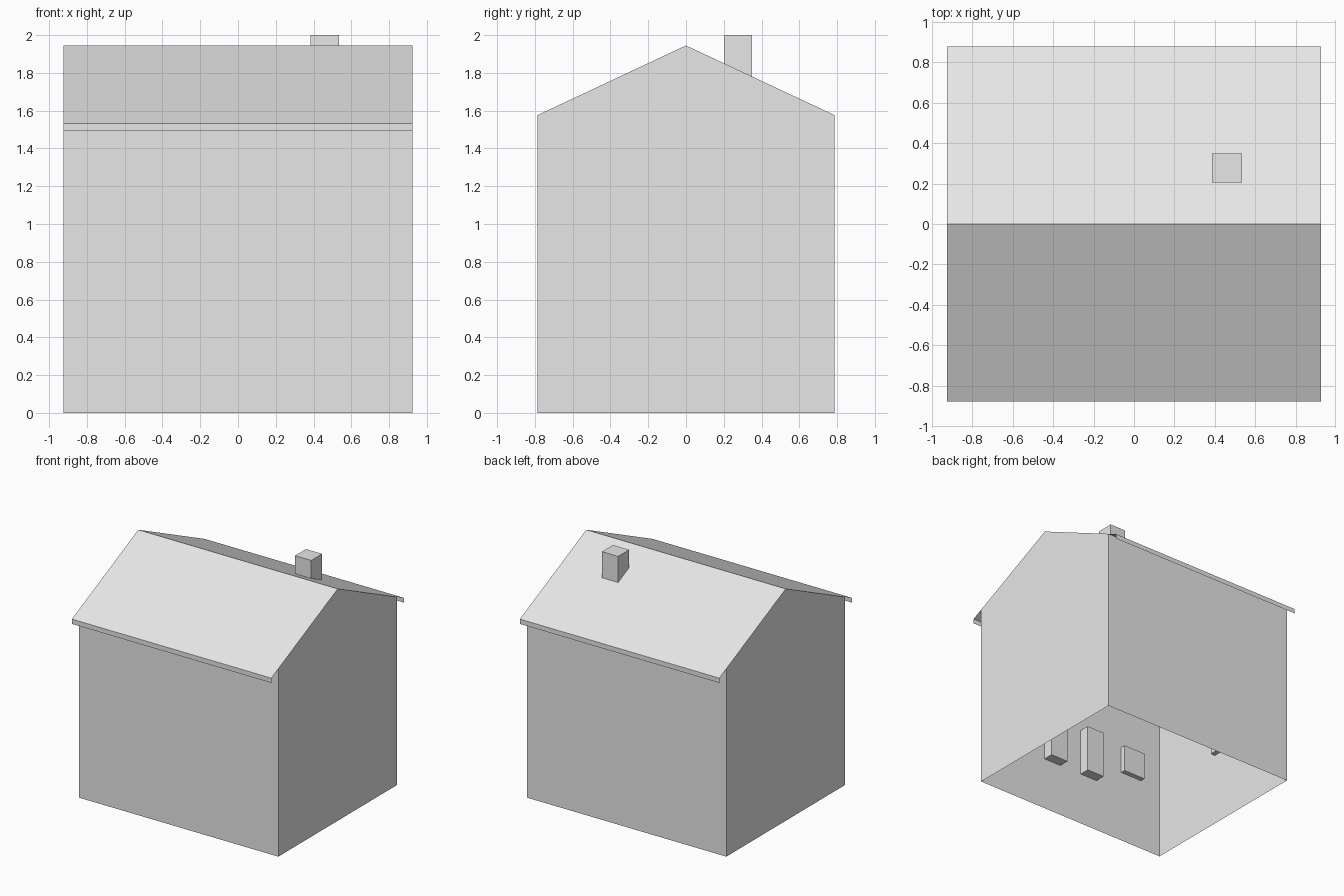
import bpy, bmesh
from mathutils import Vector

if "Cube" in bpy.data.objects:
    bpy.data.objects.remove(bpy.data.objects["Cube"])

W, D = 0.925, 0.787              # half width (x), half depth (y)
RIDGE, SLOPE = 1.945, 0.469      # ridge height, roof pitch
EAVE_Y, FASCIA = 0.88, 0.04      # eave reach, fascia height

grey = bpy.data.materials.new("plain_grey")
grey.diffuse_color = (0.8, 0.8, 0.8, 1)
grey.use_nodes = True
grey.node_tree.nodes["Principled BSDF"].inputs["Base Color"].default_value = grey.diffuse_color


def roof_z(y):
    return RIDGE - SLOPE * abs(y)


def finish(name, bm):
    mesh = bpy.data.meshes.new(name)
    bm.to_mesh(mesh)
    bm.free()
    mesh.materials.append(grey)
    obj = bpy.data.objects.new(name, mesh)
    bpy.context.collection.objects.link(obj)
    return obj


def box(name, lo, hi):
    lo, hi = Vector(lo), Vector(hi)
    bm = bmesh.new()
    bmesh.ops.create_cube(bm, size=1)
    for v in bm.verts:
        v.co = Vector([(lo[i] + hi[i]) / 2 + v.co[i] * (hi[i] - lo[i]) for i in range(3)])
    return finish(name, bm)


# walls: open-bottomed shell with two gable ends
profile = [(-D, 0), (D, 0), (D, roof_z(D)), (0, RIDGE), (-D, roof_z(D))]
bm = bmesh.new()
right = [bm.verts.new((W, y, z)) for y, z in profile]
left = [bm.verts.new((-W, y, z)) for y, z in profile]
bm.faces.new(right)
bm.faces.new(left[::-1])
bm.faces.new((right[2], right[1], left[1], left[2]))
bm.faces.new((right[0], right[4], left[4], left[0]))
for f in bm.faces:
    f.normal_update()
    if f.normal.dot(f.calc_center_median() - Vector((0, 0, 0.8))) < 0:
        f.normal_flip()
finish("walls", bm)

# roof: thin open sheet with folded-down fascia at both eaves
e = roof_z(EAVE_Y)
path = [(-EAVE_Y, e - FASCIA), (-EAVE_Y, e), (0, RIDGE), (EAVE_Y, e), (EAVE_Y, e - FASCIA)]
bm = bmesh.new()
rows = [[bm.verts.new((x, y, z)) for x in (-W, W)] for y, z in path]
for a, b in zip(rows, rows[1:]):
    bm.faces.new((a[0], a[1], b[1], b[0]))
finish("roof", bm)

# chimney on the back slope
box("chimney", (0.385, 0.205, 1.77), (0.535, 0.35, 2.0))

# door and window boxes on the inside of the front and side walls
gap = 0.003
for side, s in (("right", 1), ("left", -1)):
    def span(a, b):
        return sorted((s * a, s * b))
    x0, x1 = span(0.105, 0.27)
    box("front_door_box_" + side, (x0, -D + gap, 0.45), (x1, -D + 0.09, 0.85))
    x0, x1 = span(0.525, 0.73)
    box("front_window_box_" + side, (x0, -D + gap, 0.62), (x1, -D + 0.045, 0.85))
    x0, x1 = span(W - 0.045, W - gap)
    box("side_window_box_" + side, (x0, -0.1, 0.62), (x1, 0.1, 0.85))
